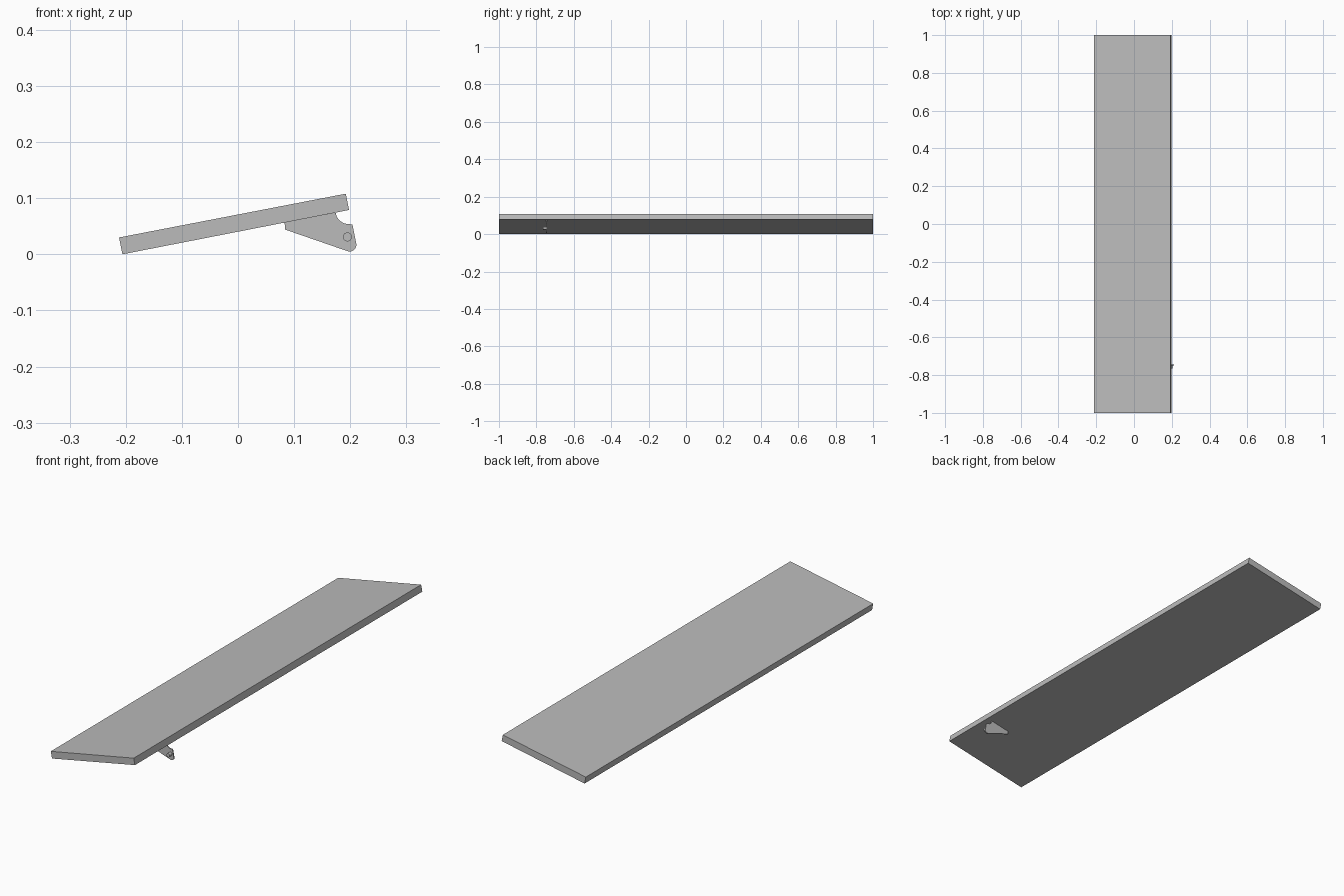
import bpy, bmesh
from math import sin, cos, radians

if "Cube" in bpy.data.objects:
    bpy.data.objects.remove(bpy.data.objects["Cube"])

grey = bpy.data.materials.new("plain grey")
grey.use_nodes = True
colour = (0.5, 0.5, 0.5, 1)
grey.diffuse_color = colour
grey.node_tree.nodes["Principled BSDF"].inputs["Base Color"].default_value = colour


def arc(cx, cz, r, start, end, steps):
    """Points on a circle in the x-z plane, angles in degrees."""
    angles = [radians(start + (end - start) * i / steps) for i in range(steps + 1)]
    return [(cx + r * cos(a), cz + r * sin(a)) for a in angles]


def extrude(name, profile, y0, y1):
    """Extrude an x-z profile along y."""
    bm = bmesh.new()
    face = bm.faces.new([bm.verts.new((x, y0, z)) for x, z in profile])
    side = bmesh.ops.extrude_face_region(bm, geom=[face])
    verts = [v for v in side["geom"] if isinstance(v, bmesh.types.BMVert)]
    bmesh.ops.translate(bm, verts=verts, vec=(0, y1 - y0, 0))
    bmesh.ops.recalc_face_normals(bm, faces=bm.faces)
    mesh = bpy.data.meshes.new(name)
    bm.to_mesh(mesh)
    bm.free()
    mesh.materials.append(grey)
    obj = bpy.data.objects.new(name, mesh)
    bpy.context.collection.objects.link(obj)
    return obj


# Long tilted panel
extrude("panel", [(-0.206, 0), (0.198, 0.079), (0.192, 0.108), (-0.212, 0.03)], -1, 1)

# Thin hanging bracket: rounded tip, curved relief under the panel edge
bracket = [(0.083, 0.057), (0.084, 0.044)]
bracket += arc(0.199, 0.017, 0.012, 250, 370, 10)
bracket += [(0.204, 0.053)]
bracket += arc(0.197, 0.077, 0.023, 265, 187, 10)
extrude("bracket", bracket, -0.748, -0.743)

# Pin standing out from the bracket
extrude("pin", arc(0.195, 0.031, 0.008, 0, 345, 23), -0.765, -0.746)

for name in ("bracket", "pin"):
    obj = bpy.data.objects[name]
    bpy.ops.object.select_all(action="DESELECT")
    obj.select_set(True)
    bpy.context.view_layer.objects.active = obj
    bpy.ops.object.shade_smooth_by_angle(angle=radians(30))
